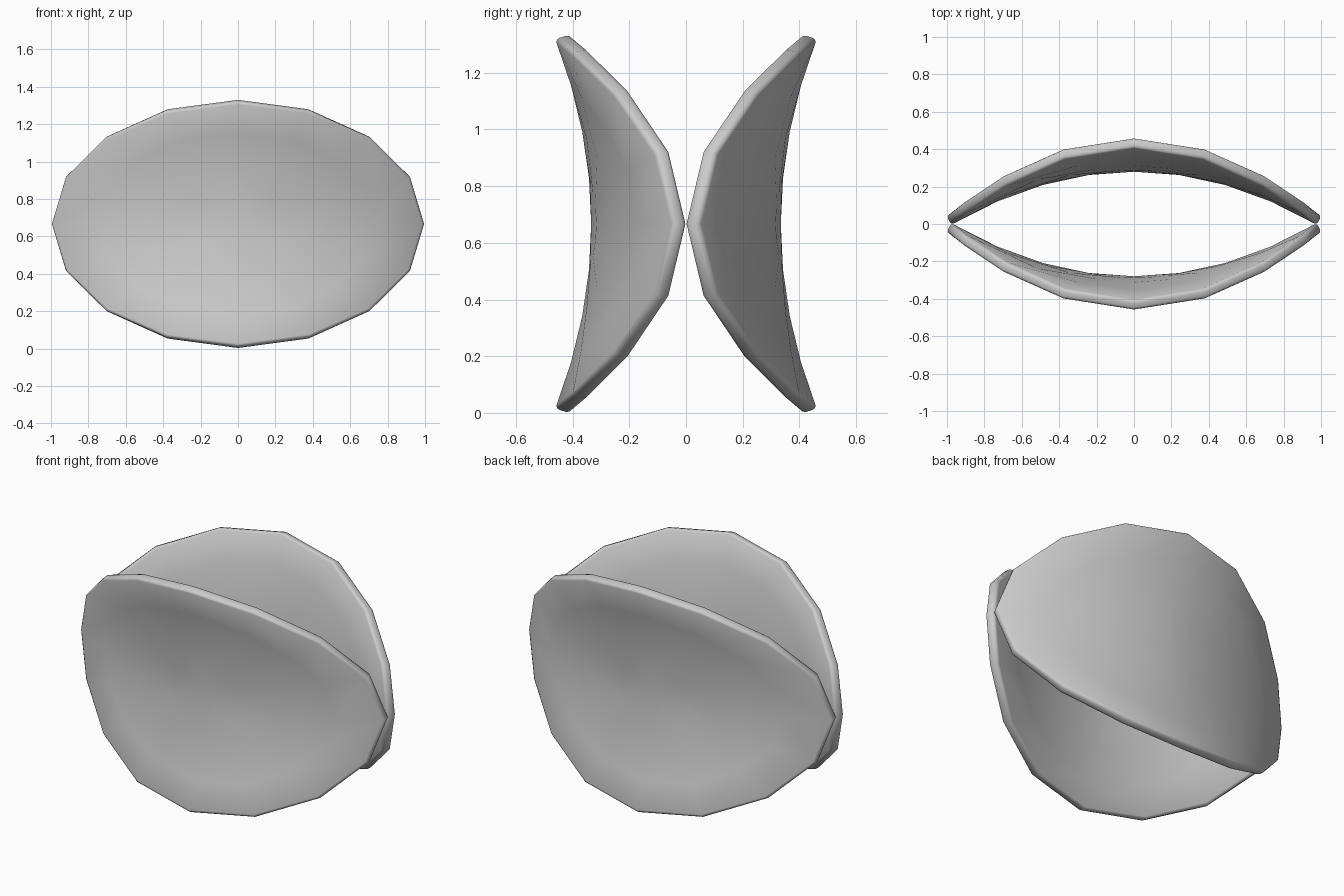
import bpy, bmesh, math

if "Cube" in bpy.data.objects:
    bpy.data.objects.remove(bpy.data.objects["Cube"])

SIDES, RINGS = 16, 4
HALF_X, HALF_Z, MID_Z = 0.99, 0.66, 0.667


def saddle_shell(name, side):
    """Oval saddle-curved disc, thickened, with a softened rim."""
    bm = bmesh.new()

    def point(r, a):
        u, w = r * math.cos(a), r * math.sin(a)
        y = 0.307 - 0.287 * u * u + 0.128 * w * w
        return bm.verts.new((HALF_X * u, side * y, MID_Z + HALF_Z * w))

    centre = point(0, 0)
    rings = [[point(k / RINGS, 2 * math.pi * i / SIDES) for i in range(SIDES)]
             for k in range(1, RINGS + 1)]
    for i in range(SIDES):
        j = (i + 1) % SIDES
        bm.faces.new((centre, rings[0][i], rings[0][j]))
        for a, b in zip(rings, rings[1:]):
            bm.faces.new((a[i], b[i], b[j], a[j]))
    bmesh.ops.recalc_face_normals(bm, faces=bm.faces)
    mesh = bpy.data.meshes.new(name)
    bm.to_mesh(mesh)
    bm.free()
    mesh.shade_smooth()
    ob = bpy.data.objects.new(name, mesh)
    bpy.context.collection.objects.link(ob)

    solid = ob.modifiers.new("thickness", 'SOLIDIFY')
    solid.thickness, solid.offset = 0.055, 0
    bevel = ob.modifiers.new("soft_rim", 'BEVEL')
    bevel.width, bevel.segments = 0.016, 2
    bevel.limit_method, bevel.angle_limit = 'ANGLE', math.radians(45)
    return ob


# Two mirrored shells meeting at their left and right tips
saddle_shell("front_shell", -1)
saddle_shell("back_shell", 1)
